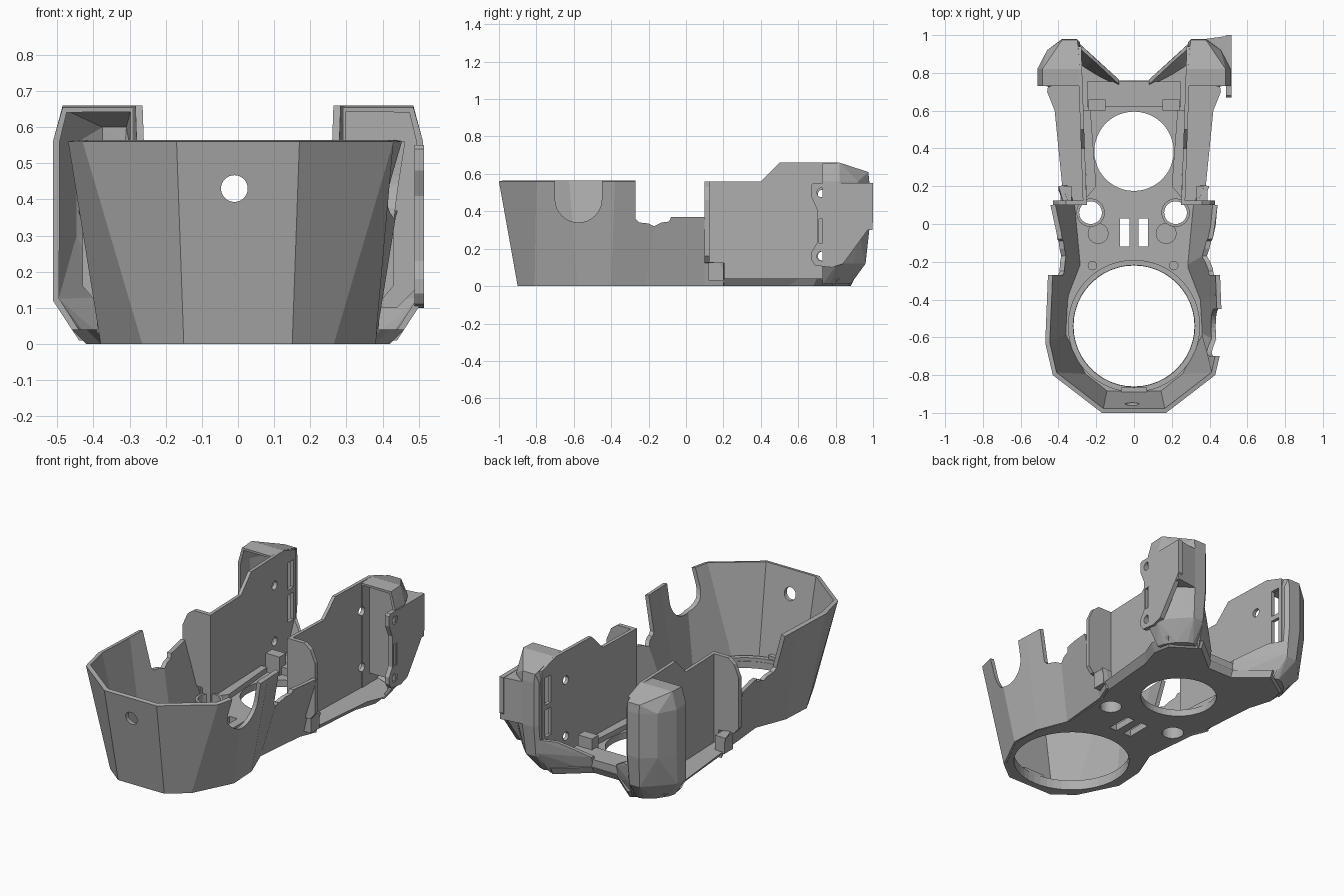
import bpy, bmesh, math
from mathutils import Vector

if "Cube" in bpy.data.objects:
    bpy.data.objects.remove(bpy.data.objects["Cube"], do_unlink=True)

grey = bpy.data.materials.new("plain grey")
grey.use_nodes = True
COLOUR = (0.42, 0.42, 0.42, 1)
grey.diffuse_color = COLOUR
grey.node_tree.nodes["Principled BSDF"].inputs["Base Color"].default_value = COLOUR


def finish(name, bm):
    mesh = bpy.data.meshes.new(name)
    bm.to_mesh(mesh)
    bm.free()
    mesh.materials.append(grey)
    ob = bpy.data.objects.new(name, mesh)
    bpy.context.collection.objects.link(ob)
    return ob


def loft(name, rings):
    """Closed solid through matching rings of 3D points."""
    bm = bmesh.new()
    vs = [[bm.verts.new(p) for p in ring] for ring in rings]
    n = len(vs[0])
    for a, b in zip(vs, vs[1:]):
        for i in range(n):
            j = (i + 1) % n
            bm.faces.new((a[i], a[j], b[j], b[i]))
    bm.faces.new(vs[0])
    bm.faces.new(vs[-1])
    bmesh.ops.recalc_face_normals(bm, faces=bm.faces)
    return finish(name, bm)


def prism(name, pts, axis, lo, hi):
    """Outline extruded along one axis, outline in the other two."""
    place = {"x": lambda p, t: (t, p[0], p[1]),
             "y": lambda p, t: (p[0], t, p[1]),
             "z": lambda p, t: (p[0], p[1], t)}[axis]
    return loft(name, [[place(p, t) for p in pts] for t in (lo, hi)])


def rect(a, b, c, d):
    return [(a, b), (c, b), (c, d), (a, d)]


def circle(u, v, r, n=48):
    return [(u + r * math.cos(2 * math.pi * i / n), v + r * math.sin(2 * math.pi * i / n))
            for i in range(n)]


def hull(name, pts, drop=None):
    bm = bmesh.new()
    for p in pts:
        bm.verts.new(p)
    bmesh.ops.convex_hull(bm, input=bm.verts)
    bmesh.ops.recalc_face_normals(bm, faces=bm.faces)
    if drop:
        bmesh.ops.delete(bm, geom=[f for f in bm.faces if drop(f.normal)], context="FACES")
    return finish(name, bm)


def modify(ob, kind, **settings):
    mod = ob.modifiers.new(kind, kind)
    for key, value in settings.items():
        setattr(mod, key, value)
    bpy.context.view_layer.objects.active = ob
    bpy.ops.object.modifier_apply(modifier=mod.name)


def cut(ob, pts, axis, lo, hi):
    tool = prism("cutter", pts, axis, lo, hi)
    tool.hide_render = True
    modify(ob, "BOOLEAN", object=tool, operation="DIFFERENCE", solver="EXACT")
    bpy.data.objects.remove(tool, do_unlink=True)


def mirror(ob):
    modify(ob, "MIRROR", use_clip=False, use_mirror_merge=False)


def both(half):
    """Half outline on +x completed with its mirror image."""
    return half + [(-x, y) for x, y in reversed(half)]


# Base plate with bevelled edge, round openings and vents
low = [(.14, -.89), (.255, -.8), (.37, -.58), (.36, -.4), (.29, -.2), (.31, .1), (.35, .2),
       (.38, .55), (.42, .68), (.4, .78), (.25, .88), (.08, .74)]
high = [(.14, -.89), (.255, -.8), (.37, -.58), (.36, -.4), (.29, -.2), (.33, .1), (.38, .2),
        (.42, .6), (.46, .7), (.44, .82), (.25, .9), (.08, .76)]
base = loft("base_plate", [[(x, y, z) for x, y in both(h)] for h, z in ((low, 0), (high, .04))])
openings = [(0, -.54, .32), (0, .385, .21), (-.23, .06, .06), (.22, .06, .06)]
for x, y, r in openings:
    cut(base, circle(x, y, r), "z", -.1, .1)
for x in (-.05, .05):
    cut(base, rect(x - .025, -.12, x + .025, .03), "z", -.1, .1)

# Collars around the openings
for name, x, y, r, rim, h in (("front_ring", 0, -.54, .322, .35, .06),
                              ("boss_right", -.23, .06, .06, .075, .09),
                              ("boss_left", .22, .06, .06, .075, .09)):
    ring = prism(name, circle(x, y, rim), "z", .02, h)
    cut(ring, circle(x, y, r), "z", -.1, .2)
for i, (x, y, r) in enumerate([(-.19, -.05, .055), (.17, -.05, .055), (-.22, -.22, .025), (.21, -.22, .025)]):
    prism(f"post_{i + 1}", circle(x, y, r, 24), "z", .03, .06)

# Faceted front bowl, open at the rear
foot = [(.15, -.9), (.265, -.81), (.38, -.58), (.37, -.4), (.3, -.22), (.33, .1), (.37, .2)]
rim = [(.17, -1), (.43, -.8), (.47, -.63), (.46, -.38), (.45, -.13), (.5, .1), (.5, .2)]
bm = bmesh.new()
rows = []
for half, z in ((foot, 0), (rim, .56)):
    path = [(-x, y) for x, y in reversed(half)] + half
    rows.append([bm.verts.new((x, y, z)) for x, y in path])
for i in range(len(rows[0]) - 1):
    bm.faces.new((rows[0][i], rows[0][i + 1], rows[1][i + 1], rows[1][i]))
bm.normal_update()
for f in bm.faces:
    if f.normal.dot(f.calc_center_median() - Vector((0, -.4, .3))) < 0:
        f.normal_flip()
bowl = finish("front_bowl", bm)
modify(bowl, "SOLIDIFY", thickness=.025, offset=-1)
cut(bowl, [(-.27, .7), (-.27, .36), (-.25, .34), (-.2, .335), (-.17, .32), (-.13, .34),
           (-.09, .345), (-.08, .37), (.1, .37), (.1, .13), (.3, .12), (.3, .7)], "x", -1, 1)
cut(bowl, circle(-.01, .43, .037, 32), "y", -1.2, -.8)
arch = [(-.575 + .125 * math.cos(a), .465 + .125 * math.sin(a))
        for a in [math.pi + math.pi * i / 16 for i in range(17)]]
cut(bowl, arch + [(-.45, .7), (-.7, .7)], "x", .2, 1)
prism("front_inner_lip", rect(-.07, -.89, .07, -.865), "z", .04, .08)

# Tall thin rear side panels, splaying slightly to the back
panel = prism("side_panels", [(.1, .03), (.1, .56), (.4, .56), (.5, .66), (.82, .66), (.94, .62),
                              (.94, .14), (.86, .03)], "x", .25, .27)
for v in panel.data.vertices:
    v.co.x += .035 * (v.co.y - .1)


def panel_holes(ob):
    for z in (.16, .49):
        cut(ob, circle(.73, z, .025, 24), "x", .2, .36)
    for z in (.22, .41):
        cut(ob, rect(.86, z, .915, z + .16), "x", .2, .36)


panel_holes(panel)
mirror(panel)
flange = prism("panel_flanges", [(.25, .03), (.25, .56), (.36, .56), (.4, .53), (.43, .46), (.43, .16),
                                 (.4, .125), (.3, .12), (.3, .03)], "y", .1, .125)
mirror(flange)
tab = prism("ledge_tabs", rect(.33, .12, .39, .2), "z", .03, .125)
mirror(tab)

# Hollow rear corner columns, open to the front
outer = [(.285, .73), (.285, .96), (.305, .98), (.38, .98), (.46, .92), (.512, .82), (.512, .73)]
waist = [(.285, .73), (.285, .94), (.305, .96), (.37, .96), (.43, .9), (.512, .81), (.512, .73)]
sole = [(.285, .73), (.28, .87), (.31, .88), (.34, .87), (.39, .83), (.43, .77), (.44, .73)]
crown = [(.285, .73, .655), (.285, .82, .66), (.485, .73, .655), (.485, .82, .66),
         (.3, .975, .61), (.38, .975, .61)]
column = hull("rear_columns",
              [(x, y, z) for ring, z in ((outer, .56), (outer, .3), (waist, .12), (sole, .01))
               for x, y in ring] + crown, drop=lambda n: n.y < -.9)
modify(column, "SOLIDIFY", thickness=.018, offset=-1)
panel_holes(column)
mirror(column)
prism("left_column_front", [(.29, .1), (.44, .1), (.5, .16), (.5, .56), (.48, .655), (.29, .655)], "y", .8, .82)

# Eared mounting plate on the left column
bracket = prism("mounting_plate", [(.67, .54), (.68, .55), (1, .55), (1, .34), (.95, .27), (.84, .12),
                                   (.78, .1), (.69, .11), (.67, .14), (.67, .18), (.7, .23), (.7, .41),
                                   (.67, .48)], "x", .488, .515)
for z in (.16, .5):
    cut(bracket, circle(.725, z, .025, 24), "x", .4, .6)
cut(bracket, rect(.712, .23, .742, .36), "x", .4, .6)
prism("mounting_plate_corner", [(.38, .96), (.38, .98), (.513, .998), (.513, .83), (.5, .83), (.45, .92)],
      "z", .3, .548)

# Low slanting walls beside the rear notch, and the cross bar
link = hull("notch_walls", [(.08, .74, .005), (.27, .88, .005), (.08, .72, .005), (.27, .82, .005),
                            (.08, .765, .1), (.3, .96, .14), (.08, .74, .1), (.3, .93, .14),
                            (.22, .89, .2), (.3, .965, .22), (.22, .87, .2), (.3, .94, .22)])
mirror(link)
prism("cross_bar", rect(-.25, .62, .25, .755), "z", .03, .085)
block = prism("bar_blocks", rect(.15, .6, .24, .66), "z", .03, .15)
mirror(block)
rail = prism("panel_rails", [(.2, .2), (.25, .14), (.27, .6), (.23, .6)], "z", .03, .07)
mirror(rail)
